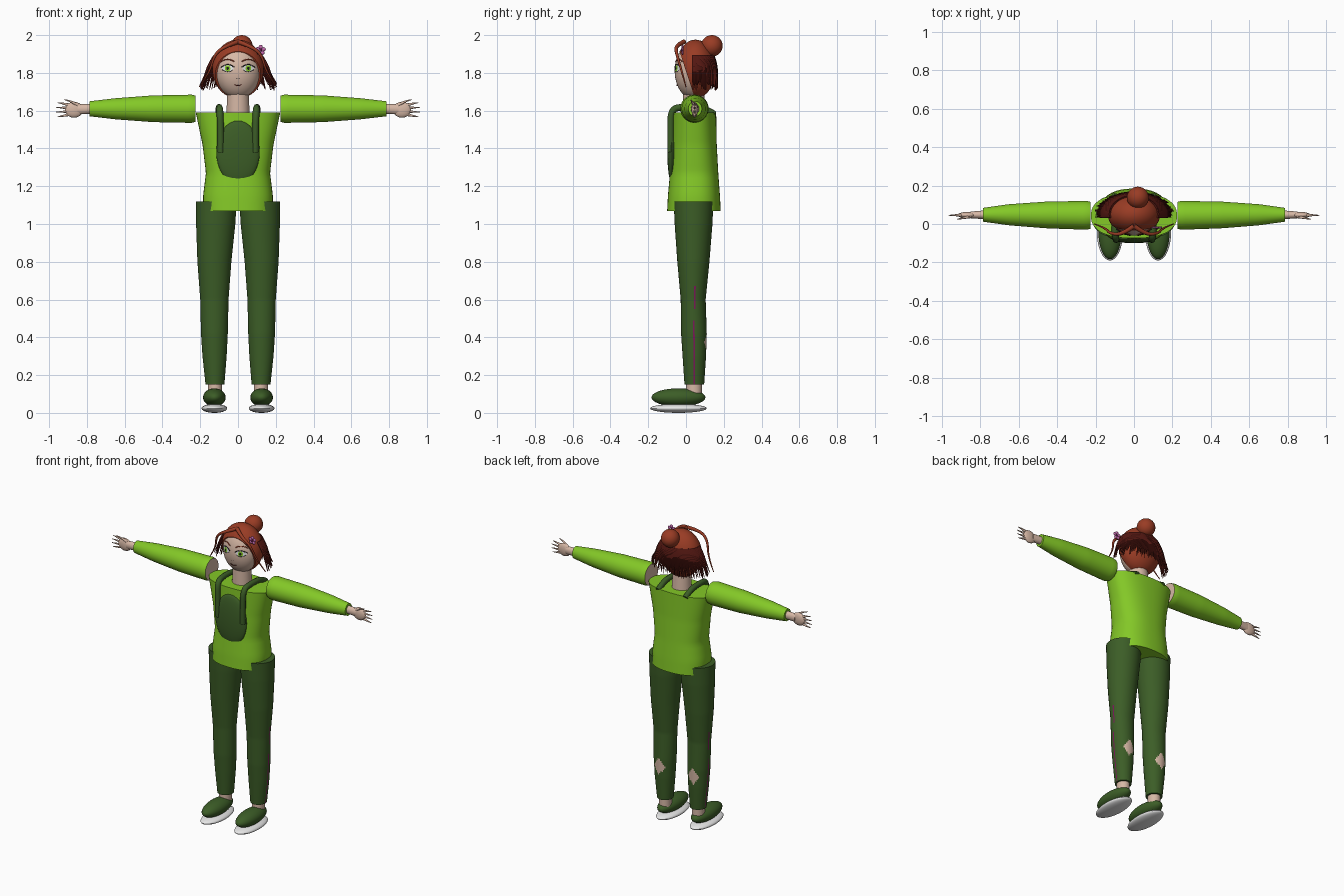
import bpy, bmesh, math, random
from mathutils import Vector

random.seed(4)
if "Cube" in bpy.data.objects:
    bpy.data.objects.remove(bpy.data.objects["Cube"])


def material(name, rgb):
    m = bpy.data.materials.new(name)
    m.use_nodes = True
    m.diffuse_color = (*rgb, 1)
    m.node_tree.nodes["Principled BSDF"].inputs["Base Color"].default_value = (*rgb, 1)
    return m


SKIN = material("skin", (.68, .48, .38))
LIME = material("lime cloth", (.23, .58, .02))
GREEN = material("dark green cloth", (.045, .11, .02))
HAIR = material("red hair", (.32, .045, .018))
STRAND = material("dark red hair", (.09, .009, .006))
WHITE = material("white", (.8, .8, .8))
PINK = material("pink", (.55, .14, .42))
MAGENTA = material("magenta piping", (.2, .01, .1))
BLACK = material("black", (.01, .01, .01))


def finish(name, bm, mats, angle=40):
    bmesh.ops.recalc_face_normals(bm, faces=bm.faces)
    me = bpy.data.meshes.new(name)
    bm.to_mesh(me)
    bm.free()
    for m in mats:
        me.materials.append(m)
    me.shade_smooth()
    me.set_sharp_from_angle(angle=math.radians(angle))
    ob = bpy.data.objects.new(name, me)
    bpy.context.collection.objects.link(ob)
    return ob


def ball(name, center, radii, mat, seg=32):
    bm = bmesh.new()
    bmesh.ops.create_uvsphere(bm, u_segments=seg, v_segments=seg // 2, radius=1)
    for v in bm.verts:
        v.co = Vector(c + r * k for c, r, k in zip(center, radii, v.co))
    return finish(name, bm, [mat])


def loft(name, rings, mats, axis="Z", steps=24, seg=48, side=1, power=2, rule=None):
    """Rings are (position, centre a, centre b, radius a, radius b)."""
    bm = bmesh.new()
    loops = []
    lo, hi = rings[0][0], rings[-1][0]
    for i in range(steps + 1):
        t = lo + (hi - lo) * i / steps
        k = max(j for j in range(len(rings) - 1) if rings[j][0] <= t + 1e-9)
        p, q = rings[k], rings[k + 1]
        f = min(1, (t - p[0]) / (q[0] - p[0]))
        _, ca, cb, ra, rb = (u + (w - u) * f for u, w in zip(p, q))
        loop = []
        for j in range(seg):
            w = 2 * math.pi * (j + .5) / seg
            c, s = math.cos(w), math.sin(w)
            a = ca + ra * math.copysign(abs(c) ** (2 / power), c)
            b = cb + rb * math.copysign(abs(s) ** (2 / power), s)
            co = (a, b, t) if axis == "Z" else (t, a, b)
            loop.append(bm.verts.new((co[0] * side, co[1], co[2])))
        loops.append(loop)
    for l, m in zip(loops, loops[1:]):
        for j in range(seg):
            n = (j + 1) % seg
            bm.faces.new((l[j], l[n], m[n], m[j]))
    bm.faces.new(loops[0])
    bm.faces.new(loops[-1])
    bm.normal_update()
    if rule:
        for face in bm.faces:
            face.material_index = rule(face.calc_center_median(), len(face.verts) > 4)
    return finish(name, bm, mats)


def tubes(name, paths, mat, depth, kind="POLY", taper=False):
    """One curve object with a round tube along each path."""
    cu = bpy.data.curves.new(name, "CURVE")
    cu.dimensions = "3D"
    cu.bevel_depth = depth
    cu.bevel_resolution = 2
    cu.use_fill_caps = True
    for path in paths:
        sp = cu.splines.new(kind)
        sp.points.add(len(path) - 1)
        for i, (pt, co) in enumerate(zip(sp.points, path)):
            pt.co = (*co, 1)
            pt.radius = 1 - .8 * i / (len(path) - 1) if taper else 1
        if kind == "NURBS":
            sp.order_u = 3
            sp.use_endpoint_u = True
            sp.resolution_u = 6
    cu.materials.append(mat)
    ob = bpy.data.objects.new(name, cu)
    bpy.context.collection.objects.link(ob)
    return ob


# Shirt, bib and straps
loft("shirt", [(1.07, 0, .042, .185, .142), (1.15, 0, .042, .185, .138),
               (1.27, 0, .043, .17, .128), (1.42, 0, .043, .188, .12),
               (1.59, 0, .043, .224, .117)], [LIME], power=2.4)
ball("bib", (0, -.073, 1.38), (.115, .026, .167), GREEN)
for s, side in ((1, "left"), (-1, "right")):
    tubes(side + "_strap", [[(s * .092, -.08, 1.38), (s * .092, -.082, 1.5), (s * .096, -.078, 1.61),
                             (s * .1, -.01, 1.62), (s * .1, .1, 1.615), (s * .1, .15, 1.58)]],
          GREEN, .018, "NURBS")


# Legs with outer piping and a torn patch behind each calf
def trouser_rule(s):
    def rule(c, cap):
        if cap:
            return 0
        if abs(c.x * s - .125) / .04 + abs(c.z - .375) / .055 < 1 and c.y > .05:
            return 1
        return 2 if c.z < 1 and c.x * s > .13 and abs(c.y - .044) < .0035 else 0
    return rule


for s, side in ((1, "left"), (-1, "right")):
    loft(side + "_trouser_leg",
         [(.15, .122, .044, .05, .052), (.3, .124, .044, .064, .062), (.42, .125, .042, .071, .068),
          (.6, .125, .038, .075, .066), (.8, .125, .039, .09, .085), (1, .118, .04, .104, .1),
          (1.12, .115, .04, .108, .105)],
         [GREEN, SKIN, MAGENTA], steps=80, seg=50, side=s, rule=trouser_rule(s))
    loft(side + "_ankle", [(.08, .122, .042, .038, .042), (.17, .122, .042, .038, .042)],
         [SKIN], steps=2, side=s)
    ball(side + "_shoe", (s * .125, -.04, .082), (.06, .143, .048), GREEN)
    ball(side + "_sole", (s * .125, -.04, .024), (.068, .15, .024), WHITE)

# Arms and hands
for s, side in ((1, "left"), (-1, "right")):
    loft(side + "_sleeve",
         [(.225, .045, 1.61, .07, .07), (.245, .045, 1.61, .075, .075), (.45, .047, 1.61, .07, .071),
          (.65, .048, 1.61, .055, .056), (.785, .048, 1.61, .036, .04)],
         [LIME, SKIN], axis="X", steps=28, seg=32, side=s,
         rule=lambda c, cap: int(cap and abs(c.x) < .3))
    loft(side + "_wrist", [(.77, .048, 1.61, .023, .026), (.85, .047, 1.607, .018, .027)],
         [SKIN], axis="X", steps=3, seg=20, side=s)
    ball(side + "_palm", (s * .868, .046, 1.605), (.048, .017, .042), SKIN, 20)
    fingers = [[(s * .89, .046, 1.605 + k * .016), (s * .925, .046, 1.605 + k * .022),
                (s * (.967 - abs(k) * .008), .045, 1.605 + k * .025)]
               for k in (-1.5, -.5, .5, 1.5)]
    fingers.append([(s * .85, .04, 1.63), (s * .885, .03, 1.652), (s * .92, .025, 1.658)])
    tubes(side + "_fingers", fingers, SKIN, .009, "NURBS", True)

# Neck and head
loft("neck", [(1.57, 0, .045, .062, .06), (1.72, 0, .04, .056, .055)], [SKIN], steps=3)
HC, HR = (0, .035, 1.81), (.118, .095, .145)
ball("head", HC, HR, SKIN, 48)


def on_face(x, z, lift):
    d = 1 - (x / HR[0]) ** 2 - ((z - HC[2]) / HR[2]) ** 2
    return (x, HC[1] - HR[1] * math.sqrt(max(d, 0)) - lift, z)


def decal(name, x, z, rx, rz, mat, lift):
    """Thin oval plate that follows the face."""
    bm = bmesh.new()
    rim = [bm.verts.new(on_face(x + rx * math.cos(i * math.pi / 12),
                                z + rz * math.sin(i * math.pi / 12), lift)) for i in range(24)]
    mid = bm.verts.new(on_face(x, z, lift))
    for i in range(24):
        bm.faces.new((mid, rim[i], rim[(i + 1) % 24]))
    return finish(name, bm, [mat])


def face_line(name, x, z, half, rise, mat, depth):
    pts = [on_face(x + half * k / 4, z + rise * (1 - (k / 4) ** 2), .002) for k in range(-4, 5)]
    return tubes(name, [pts], mat, depth)


# Face details
for s, side in ((1, "left"), (-1, "right")):
    x = s * .055
    decal(side + "_eye_white", x, 1.824, .032, .017, WHITE, .002)
    decal(side + "_iris", x, 1.824, .015, .016, LIME, .004)
    decal(side + "_pupil", x, 1.824, .007, .008, BLACK, .006)
    face_line(side + "_upper_lash", x, 1.829, .036, .015, BLACK, .0025)
    face_line(side + "_lower_lash", x, 1.817, .028, -.012, BLACK, .0012)
    face_line(side + "_eyebrow", x, 1.86, .034, .012, HAIR, .003)
    decal(side + "_nostril", s * .006, 1.77, .003, .002, BLACK, .002)
face_line("mouth", 0, 1.738, .02, -.005, STRAND, .002)

# Hair cap, cut along the hairline
bm = bmesh.new()
bmesh.ops.create_uvsphere(bm, u_segments=48, v_segments=24, radius=1)
for v in bm.verts:
    v.co = Vector((v.co.x * .136, .05 + v.co.y * .105, 1.82 + v.co.z * .156))
cut = bmesh.ops.bisect_plane(bm, geom=bm.verts[:] + bm.edges[:] + bm.faces[:],
                             plane_co=(0, -.01, 1.84), plane_no=(0, -.95, -.31), clear_outer=True)
bmesh.ops.holes_fill(bm, edges=[e for e in cut["geom_cut"] if isinstance(e, bmesh.types.BMEdge)])
finish("hair_cap", bm, [HAIR])
ball("hair_bun", (.02, .137, 1.943), (.057, .057, .057), HAIR)

# Flared strands around the sides and back
strands = []
for i in range(76):
    w = math.radians(-8 + 196 * i / 75)
    c, s, j = math.cos(w), math.sin(w), random.uniform(-.02, .02)
    strands.append([(c * rx, .052 + s * ry, z) for rx, ry, z in
                    ((.122, .09, 1.89), (.152, .108, 1.85), (.175, .114, 1.79), (.2 + j / 2, .116, 1.725 + j))])
tubes("hair_strands", strands, STRAND, .009, "NURBS", True)

# Long swept fringe locks
for s, side in ((1, "left"), (-1, "right")):
    tubes(side + "_fringe_lock", [[(0, -.01, 1.965), (s * .06, -.055, 1.945), (s * .125, -.05, 1.9),
                                   (s * .15, -.02, 1.8), (s * .205, .0, 1.725)]],
          HAIR, .013, "NURBS", True)

# Flower beside the left temple
for i in range(5):
    w = i * math.tau / 5 + .3
    ball("flower_petal", (.12 + .017 * math.cos(w), -.018, 1.92 + .017 * math.sin(w)),
         (.011, .006, .011), PINK, 12)
ball("flower_center", (.12, -.023, 1.92), (.007, .006, .007), MAGENTA, 12)
